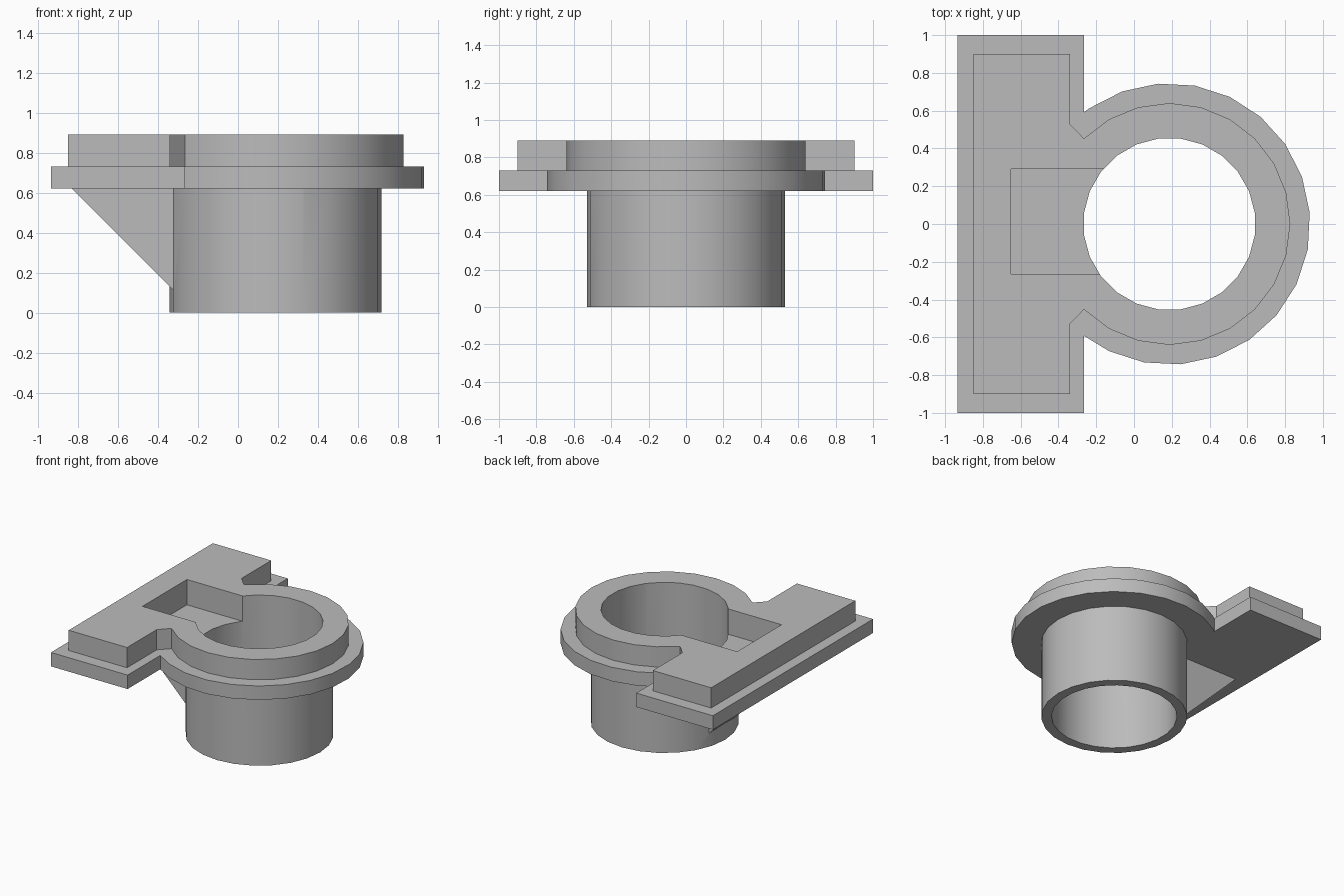
import bpy, bmesh, math

if "Cube" in bpy.data.objects:
    bpy.data.objects.remove(bpy.data.objects["Cube"])

CX = 0.1875          # axis of the tube
SIDES = 24

grey = bpy.data.materials.new("plain_grey")
grey.diffuse_color = (0.5, 0.5, 0.5, 1)
grey.use_nodes = True
grey.node_tree.nodes["Principled BSDF"].inputs["Base Color"].default_value = grey.diffuse_color


def arc(r, phase=0.0, first=0, last=SIDES - 1):
    """Points of a 24-sided circle around the tube axis."""
    angles = [math.radians(phase + 360 / SIDES * i) for i in range(first, last + 1)]
    return [(CX + r * math.cos(a), r * math.sin(a)) for a in angles]


def prism(name, outline, lo, hi, along_y=False):
    """Extrude a counter-clockwise outline between two levels."""
    bm = bmesh.new()
    at = (lambda p, h: (p[0], h, p[1])) if along_y else (lambda p, h: (p[0], p[1], h))
    face = bm.faces.new([bm.verts.new(at(p, lo)) for p in outline])
    new = bmesh.ops.extrude_face_region(bm, geom=[face])["geom"]
    shift = (0, hi - lo, 0) if along_y else (0, 0, hi - lo)
    bmesh.ops.translate(bm, vec=shift, verts=[v for v in new if isinstance(v, bmesh.types.BMVert)])
    bmesh.ops.recalc_face_normals(bm, faces=bm.faces)
    mesh = bpy.data.meshes.new(name)
    bm.to_mesh(mesh)
    bm.free()
    mesh.materials.append(grey)
    ob = bpy.data.objects.new(name, mesh)
    bpy.context.collection.objects.link(ob)
    return ob


def combine(target, other, operation):
    """Apply a boolean and drop the helper."""
    mod = target.modifiers.new(operation.lower(), 'BOOLEAN')
    mod.operation, mod.object, mod.solver = operation, other, 'EXACT'
    bpy.context.view_layer.objects.active = target
    bpy.ops.object.modifier_apply(modifier=mod.name)
    bpy.data.objects.remove(other)


# Lower flange: long plate joined to a wide disc
body = prism("flanged_collar",
             [(-0.265, -0.592)] + arc(0.745, 4.6, -8, 8) +
             [(-0.265, 0.592), (-0.265, 1), (-0.935, 1), (-0.935, -1), (-0.265, -1)],
             0.62, 0.73)

# Raised plate and ring with slanted inner corners
raised = prism("raised_plate",
               arc(0.64, 0, -9, 9) +
               [(-0.34, 0.53), (-0.34, 0.9), (-0.85, 0.9),
                (-0.85, -0.9), (-0.34, -0.9), (-0.34, -0.53)],
               0.66, 0.89)

# Tube and the triangular rib that braces the plate
tube = prism("tube", arc(0.53), 0, 0.65)
rib = prism("rib", [(-0.83, 0.62), (-0.29, 0.08), (-0.29, 0.65), (-0.83, 0.65)],
            -0.14, 0.16, along_y=True)
for part in (raised, tube, rib):
    combine(body, part, 'UNION')

# Through bore and the shallow pocket opening into it
combine(body, prism("bore", arc(0.456, 7.5), -0.1, 1), 'DIFFERENCE')
combine(body, prism("pocket", [(-0.65, -0.265), (0.1, -0.265), (0.1, 0.29), (-0.65, 0.29)],
                    0.69, 1), 'DIFFERENCE')

body.select_set(True)
bpy.context.view_layer.objects.active = body
bpy.ops.object.shade_smooth_by_angle(angle=math.radians(30))
